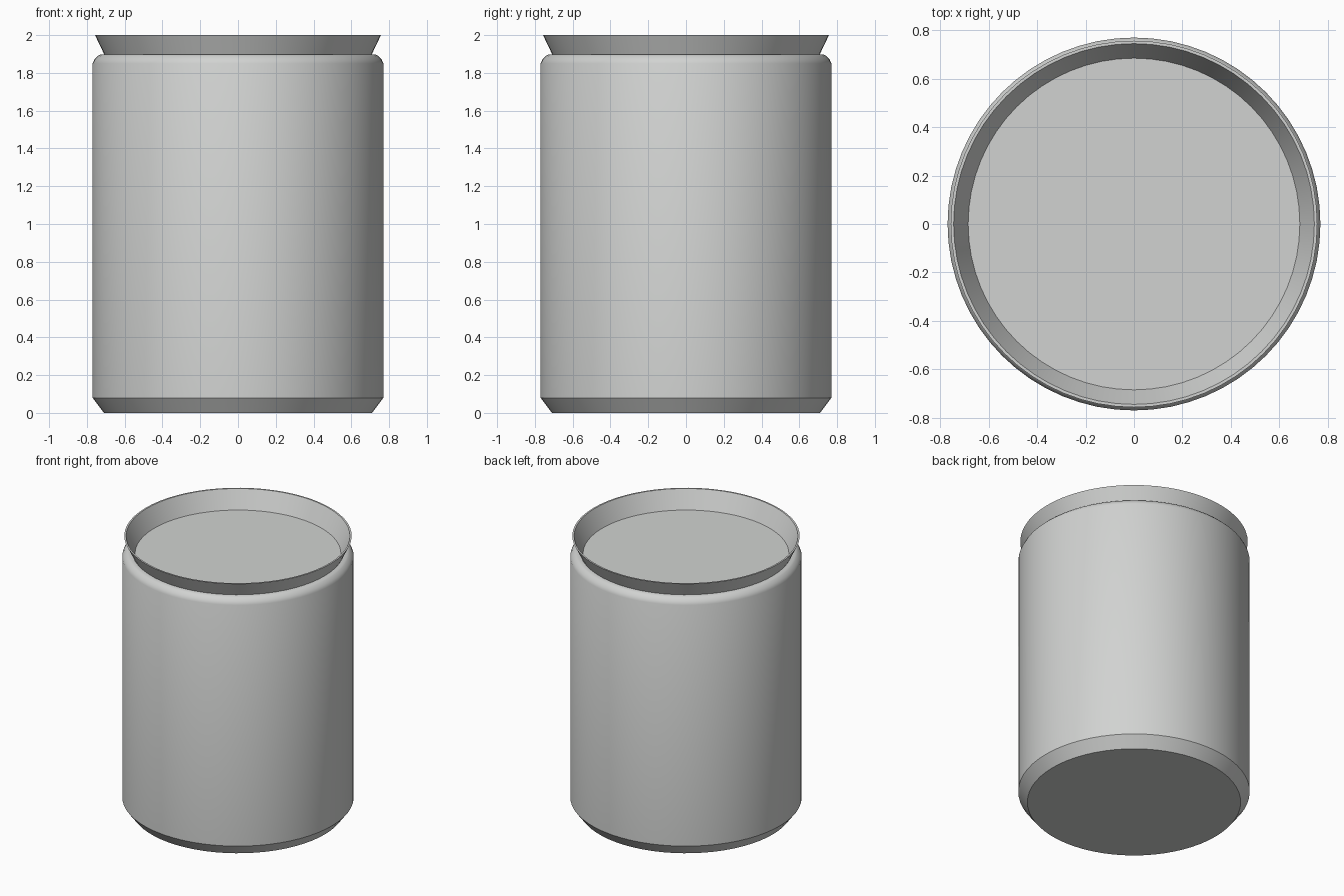
import bpy
import bmesh
import math

SIDES = 64

cube = bpy.data.objects.get("Cube")
if cube:
    bpy.data.objects.remove(cube, do_unlink=True)


def make_material(name, colour):
    mat = bpy.data.materials.new(name)
    mat.use_nodes = True
    mat.diffuse_color = colour
    for node in mat.node_tree.nodes:
        if node.type == "BSDF_PRINCIPLED":
            node.inputs["Base Color"].default_value = colour
    return mat


def lathe(name, profile, mat):
    """Turn a list of (radius, height) points around the z axis; cap a zero radius with one disc."""
    bm = bmesh.new()
    rings = []
    for r, z in profile:
        ring = []
        for i in range(SIDES):
            a = math.tau * i / SIDES
            ring.append(bm.verts.new((r * math.cos(a), r * math.sin(a), z)))
        rings.append(ring)
    for low, high in zip(rings, rings[1:]):
        for i in range(SIDES):
            j = (i + 1) % SIDES
            bm.faces.new((low[i], low[j], high[j], high[i]))
    # flat discs close both ends of the profile
    bm.faces.new(list(reversed(rings[0])))
    bm.faces.new(rings[-1])
    bmesh.ops.recalc_face_normals(bm, faces=bm.faces)
    mesh = bpy.data.meshes.new(name)
    bm.to_mesh(mesh)
    bm.free()
    mesh.materials.append(mat)
    obj = bpy.data.objects.new(name, mesh)
    bpy.context.collection.objects.link(obj)
    bpy.ops.object.select_all(action="DESELECT")
    obj.select_set(True)
    bpy.context.view_layer.objects.active = obj
    bpy.ops.object.shade_smooth_by_angle(angle=math.radians(32))
    return obj


grey = make_material("light grey metal", (0.64, 0.65, 0.64, 1))

# Can body: chamfered foot, straight wall, rounded shoulder
lathe("can_body", [
    (0.71, 0), (0.77, 0.08), (0.77, 1.85), (0.76, 1.872),
    (0.742, 1.89), (0.73, 1.897), (0.70, 1.897),
], grey)

# Flared rim with a thin lip and the sunken lid inside it
lathe("flared_rim_and_lid", [
    (0.69, 1.86), (0.757, 2.0), (0.745, 2.0), (0.685, 1.87),
], grey)

# The shoulder stays open so that the sunken lid is visible
body = bpy.data.objects["can_body"]
bm = bmesh.new()
bm.from_mesh(body.data)
caps = [f for f in bm.faces if len(f.verts) == SIDES and f.calc_center_median().z > 1]
bmesh.ops.delete(bm, geom=caps, context="FACES_ONLY")
bm.to_mesh(body.data)
bm.free()
